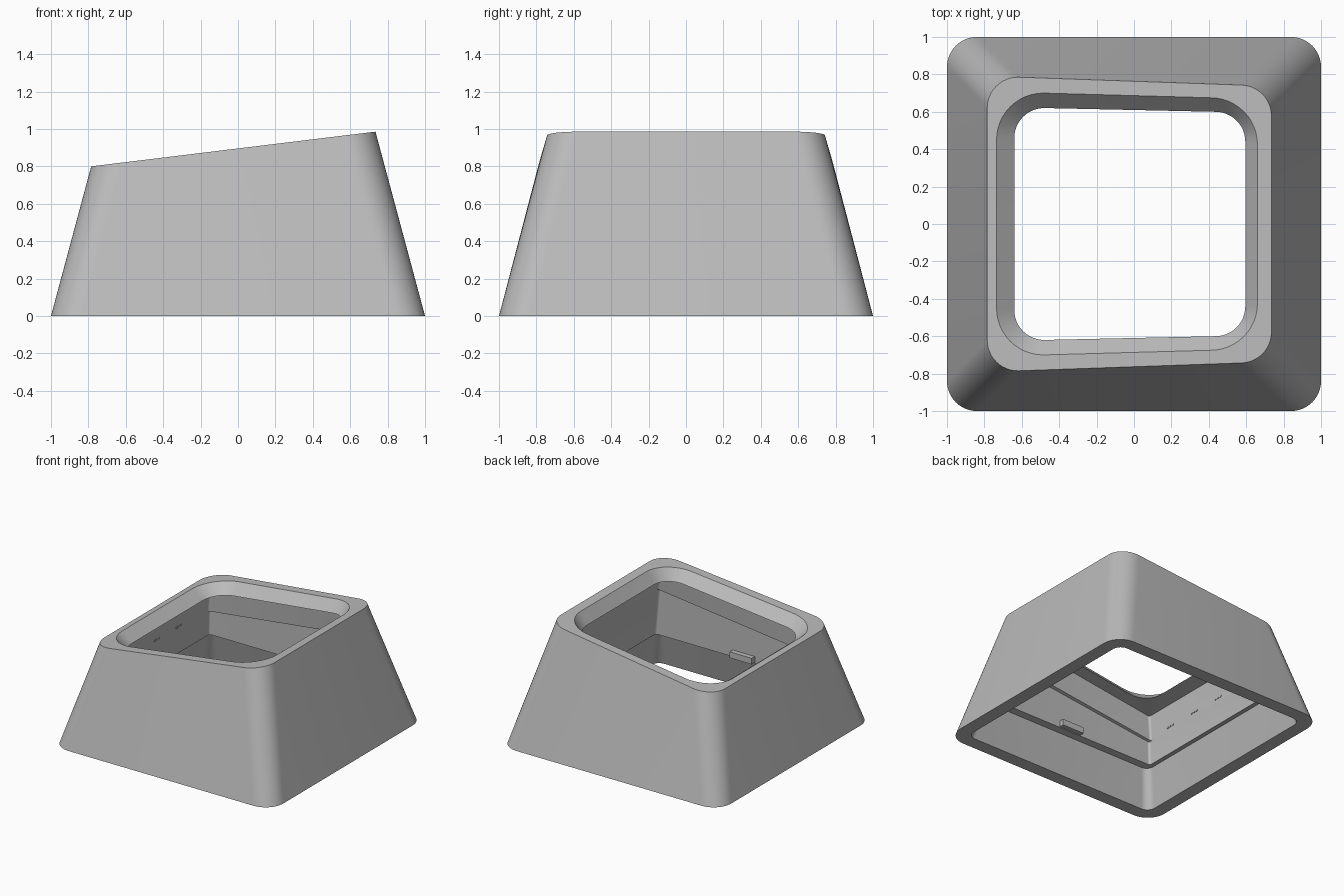
import bpy, bmesh, math

cube = bpy.data.objects.get("Cube")
if cube:
    bpy.data.objects.remove(cube, do_unlink=True)

grey = bpy.data.materials.new("light grey")
grey.use_nodes = True
colour = (0.5, 0.5, 0.5, 1)
grey.diffuse_color = colour
grey.node_tree.nodes["Principled BSDF"].inputs["Base Color"].default_value = colour

SLOPE = 0.122      # tilt of the top
STEPS = 12         # segments per rounded corner


def finish(bm, name):
    bmesh.ops.recalc_face_normals(bm, faces=bm.faces)
    mesh = bpy.data.meshes.new(name)
    bm.to_mesh(mesh)
    bm.free()
    mesh.materials.append(grey)
    obj = bpy.data.objects.new(name, mesh)
    bpy.context.collection.objects.link(obj)
    return obj


def ring(bm, left, right, y_left, y_right, radius, height, slope=0.0):
    """Rounded four-sided loop lying on the plane z = height + slope * x."""
    verts = []
    corners = [(right, y_right), (-left, y_left), (-left, -y_left), (right, -y_right)]
    for i, (cx, cy) in enumerate(corners):
        ox = cx - math.copysign(radius, cx)
        oy = cy - math.copysign(radius, cy)
        for k in range(STEPS + 1):
            a = math.pi / 2 * (i + k / STEPS)
            x, y = ox + radius * math.cos(a), oy + radius * math.sin(a)
            verts.append(bm.verts.new((x, y, height + slope * x)))
    return verts


# Hollow shell: loops run up the outside, through the opening, down the inside
bm = bmesh.new()
rings = [
    ring(bm, 1, 1, 1, 1, 0.16, 0),
    ring(bm, 0.785, 0.735, 0.785, 0.743, 0.165, 0.896, SLOPE),
    ring(bm, 0.735, 0.66, 0.70, 0.675, 0.25, 0.896, SLOPE),
    ring(bm, 0.64, 0.595, 0.62, 0.60, 0.16, 0.811, SLOPE),
    ring(bm, 0.76, 0.715, 0.725, 0.695, 0.02, 0.80, SLOPE),
    ring(bm, 0.78, 0.765, 0.73, 0.72, 0.02, 0.60, SLOPE),
    ring(bm, 0.78, 0.765, 0.75, 0.75, 0.02, 0.595, SLOPE),
    ring(bm, 0.785, 0.80, 0.75, 0.75, 0.02, 0.305),
    ring(bm, 0.815, 0.815, 0.81, 0.81, 0.06, 0.30),
    ring(bm, 0.89, 0.89, 0.89, 0.89, 0.07, 0),
]
for a, b in zip(rings, rings[1:] + rings[:1]):
    n = len(a)
    for i in range(n):
        j = (i + 1) % n
        bm.faces.new((a[i], a[j], b[j], b[i]))
shell = finish(bm, "shell")
bpy.ops.object.select_all(action="DESELECT")
shell.select_set(True)
bpy.context.view_layer.objects.active = shell
bpy.ops.object.shade_smooth_by_angle(angle=math.radians(30))


def box(name, centre, size):
    bm = bmesh.new()
    bmesh.ops.create_cube(bm, size=1)
    bmesh.ops.scale(bm, vec=size, verts=bm.verts)
    bmesh.ops.translate(bm, vec=centre, verts=bm.verts)
    return finish(bm, name)


# Small catches above the inner ledge
for side, name in ((-1, "front_catch"), (1, "back_catch")):
    box(name, (0, side * 0.735, 0.335), (0.2, 0.05, 0.05))

# Groups of tiny studs on the low inner wall
for group in range(4):
    for dot in (-1, 0, 1):
        y = -0.5 + 0.28 * group + 0.03 * dot
        box("wall_stud", (-0.778, y, 0.53), (0.01, 0.014, 0.012))
